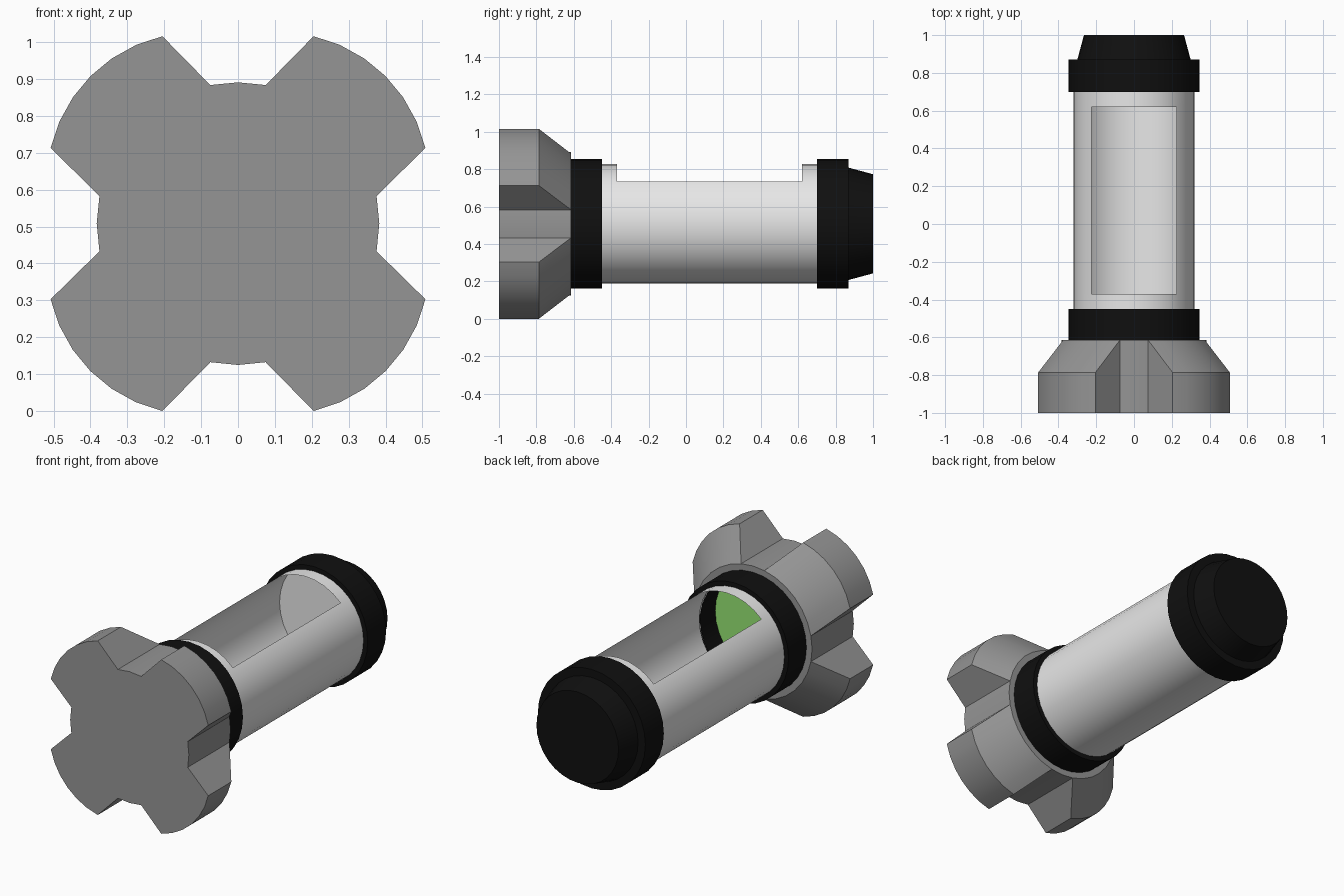
import bpy, bmesh, math
from mathutils import Vector

if "Cube" in bpy.data.objects:
    bpy.data.objects.remove(bpy.data.objects["Cube"])

AXIS_Z = 0.508
SEGMENTS = 32


def material(name, color):
    m = bpy.data.materials.new(name)
    m.use_nodes = True
    m.diffuse_color = (*color, 1)
    m.node_tree.nodes["Principled BSDF"].inputs["Base Color"].default_value = (*color, 1)
    return m


grey = material("mid grey", (0.3, 0.3, 0.3))
white = material("pale white", (0.81, 0.81, 0.81))
black = material("black", (0.005, 0.005, 0.005))
green = material("light green", (0.3, 0.78, 0.17))


def loft(name, sections, mat, cap_start=False, cap_end=False, window=None):
    """Join (y, outline) sections along y; window(centre) marks faces to drop."""
    bm = bmesh.new()
    rings = [[bm.verts.new((x, y, z + AXIS_Z)) for x, z in outline]
             for y, outline in sections]
    for a, b in zip(rings, rings[1:]):
        for i in range(len(a)):
            j = (i + 1) % len(a)
            bm.faces.new((a[i], a[j], b[j], b[i]))
    if cap_start:
        bm.faces.new(rings[0])
    if cap_end:
        bm.faces.new(rings[-1])
    bmesh.ops.remove_doubles(bm, verts=bm.verts, dist=0.0005)
    bmesh.ops.recalc_face_normals(bm, faces=bm.faces)
    if window:
        gone = [f for f in bm.faces if window(f.calc_center_median())]
        bmesh.ops.delete(bm, geom=gone, context='FACES')
    mesh = bpy.data.meshes.new(name)
    bm.to_mesh(mesh)
    bm.free()
    mesh.materials.append(mat)
    obj = bpy.data.objects.new(name, mesh)
    bpy.context.collection.objects.link(obj)
    bpy.ops.object.select_all(action='DESELECT')
    obj.select_set(True)
    bpy.context.view_layer.objects.active = obj
    bpy.ops.object.shade_smooth_by_angle(angle=math.radians(30))
    return obj


def circle(radius):
    step = math.tau / SEGMENTS
    return [(radius * math.cos(i * step), radius * math.sin(i * step))
            for i in range(SEGMENTS)]


def lathe(name, profile, mat, **options):
    return loft(name, [(y, circle(r)) for r, y in profile], mat, **options)


# Four-lobed head: one quarter outline, turned four times
def polar(radius, angle):
    return Vector((radius * math.cos(angle), radius * math.sin(angle)))


CORE = 0.383
LOBE_STEPS = 6
notch = math.radians(11.3)
centre = Vector((0.114, 0.114))
tip = Vector((0.508, 0.205)) - centre
tip_angle = math.atan2(tip.y, tip.x)
sweep = math.pi / 2 - 2 * tip_angle
lobe = [centre + polar(tip.length, tip_angle + sweep * i / LOBE_STEPS)
        for i in range(LOBE_STEPS + 1)]
core_arc = [polar(CORE, notch + (math.pi / 2 - 2 * notch) * i / LOBE_STEPS)
            for i in range(LOBE_STEPS + 1)]


def four_times(arc):
    quarter = [polar(CORE, 0), core_arc[0], *arc, core_arc[-1]]
    points = []
    for k in range(4):
        c, s = [(1, 0), (0, 1), (-1, 0), (0, -1)][k]
        points += [(p.x * c - p.y * s, p.x * s + p.y * c) for p in quarter]
    return points


star, round_back = four_times(lobe), four_times(core_arc)
inner_back = [(x * 0.83, z * 0.83) for x, z in round_back]
loft("lobed_head", [(-1, star), (-0.787, star), (-0.615, round_back),
                    (-0.615, inner_back)], grey, cap_start=True)

# Black collar behind the head, with its inner sleeve
lathe("front_collar", [(0.32, -0.615), (0.347, -0.615), (0.347, -0.45),
                       (0.32, -0.45)], black)
lathe("inner_sleeve", [(0.315, -0.73), (0.315, -0.58)], black)

# Green disc at the bottom of the sleeve
lathe("green_disc", [(0.312, -0.72), (0.312, -0.715)], green,
      cap_start=True, cap_end=True)


# Hollow tube with a window cut in its upper quarter
def in_window(c):
    return -0.37 < c.y < 0.62 and c.z - AXIS_Z > abs(c.x)


lathe("tube", [(0.32, -0.58), (0.32, -0.37), (0.32, 0.62), (0.32, 0.84)],
      white, cap_end=True, window=in_window)

# Black end cap with tapered tail
lathe("end_cap", [(0.32, 0.7), (0.347, 0.7), (0.347, 0.87), (0.3, 0.87),
                  (0.265, 1)], black, cap_end=True)
